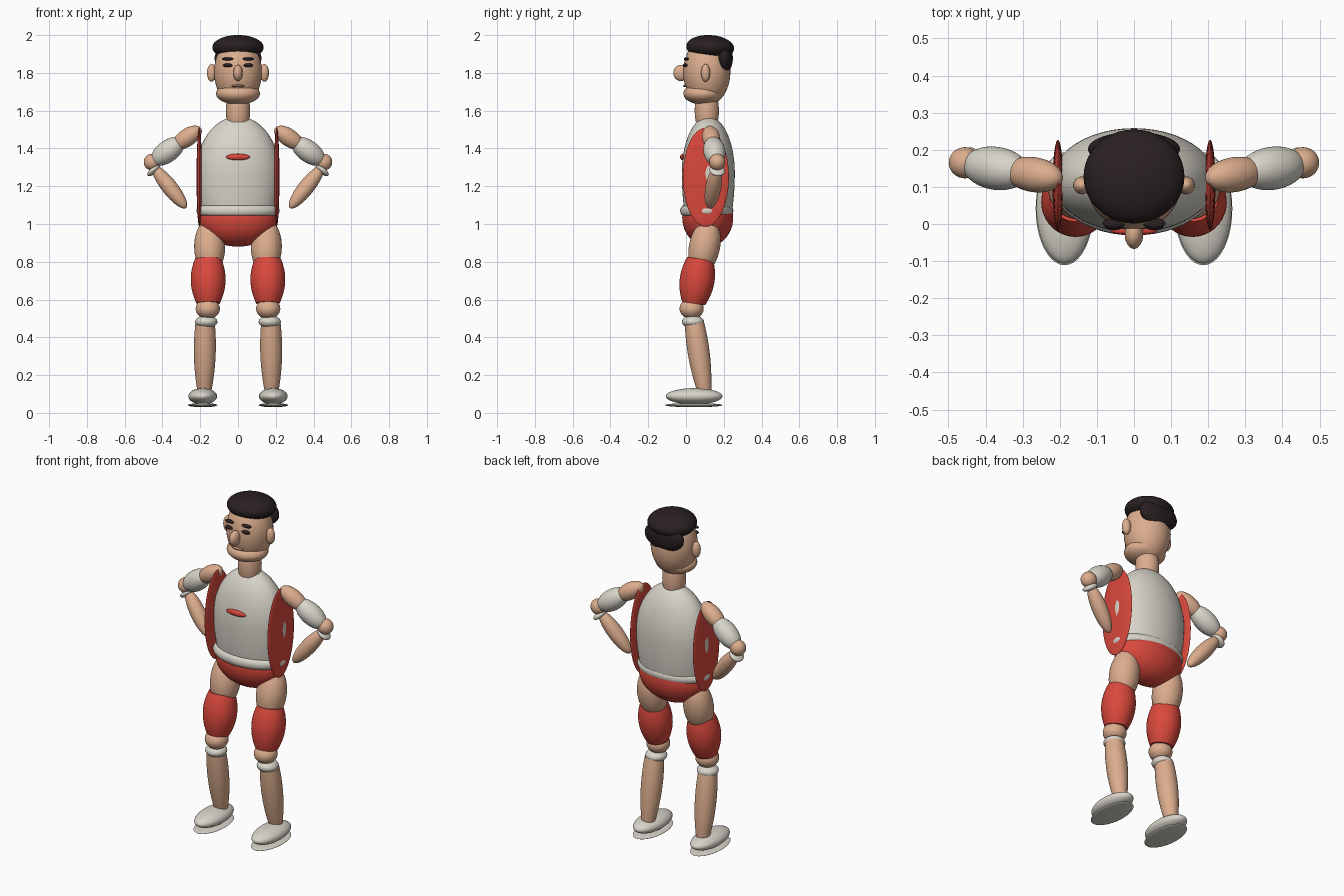
import bpy, bmesh, math
from mathutils import Vector, Quaternion

cube = bpy.data.objects.get("Cube")
if cube:
    bpy.data.objects.remove(cube, do_unlink=True)


def material(name, rgb):
    m = bpy.data.materials.new(name)
    m.use_nodes = True
    m.diffuse_color = (*rgb, 1)
    m.node_tree.nodes["Principled BSDF"].inputs["Base Color"].default_value = (*rgb, 1)
    return m


SKIN = material("skin", (0.72, 0.42, 0.27))
WHITE = material("off white", (0.69, 0.66, 0.59))
RED = material("red", (0.70, 0.065, 0.045))
HAIR = material("dark hair", (0.022, 0.014, 0.015))
LIP = material("lip", (0.50, 0.25, 0.17))


def finish(name, bm, mat, center, rot):
    """Turn a bmesh into a smooth shaded, placed object."""
    bmesh.ops.recalc_face_normals(bm, faces=bm.faces)
    mesh = bpy.data.meshes.new(name)
    bm.to_mesh(mesh)
    bm.free()
    mesh.materials.append(mat)
    obj = bpy.data.objects.new(name, mesh)
    bpy.context.collection.objects.link(obj)
    obj.location = center
    obj.rotation_mode = 'QUATERNION'
    obj.rotation_quaternion = rot
    bpy.ops.object.select_all(action='DESELECT')
    obj.select_set(True)
    bpy.context.view_layer.objects.active = obj
    bpy.ops.object.shade_smooth_by_angle(angle=math.radians(40))


def aim(axis):
    return Vector(axis).to_track_quat('Z', 'Y') if axis else Quaternion()


def ellipsoid(name, center, radii, mat, axis=None):
    """Stretched ball whose local z follows axis."""
    bm = bmesh.new()
    bmesh.ops.create_uvsphere(bm, u_segments=40, v_segments=24, radius=1)
    bmesh.ops.scale(bm, vec=radii, verts=bm.verts)
    finish(name, bm, mat, center, aim(axis))


def lathe(name, profile, center, mat, axis=None, depth=1.0, closed=False):
    """Spin (radius, height) points round z, flattened in y by depth."""
    bm = bmesh.new()
    steps = 48
    rings = []
    for r, h in profile:
        rings.append([bm.verts.new((r * math.cos(a), r * math.sin(a) * depth, h))
                      for a in (2 * math.pi * i / steps for i in range(steps))])
    pairs = list(zip(rings, rings[1:]))
    if closed:
        pairs.append((rings[-1], rings[0]))
    else:
        bm.faces.new(rings[0])
        bm.faces.new(rings[-1])
    for low, high in pairs:
        for i in range(steps):
            j = (i + 1) % steps
            bm.faces.new((low[i], low[j], high[j], high[i]))
    finish(name, bm, mat, center, aim(axis))


def barrel(name, low, high, r_low, r_mid, r_high, mat):
    """Bulging flat-ended limb section between two points."""
    low, high = Vector(low), Vector(high)
    length = (high - low).length
    profile = []
    for i in range(13):
        t = i / 12
        straight = r_low + (r_high - r_low) * t
        bulge = (r_mid - (r_low + r_high) / 2) * 4 * t * (1 - t)
        profile.append((straight + bulge, (t - 0.5) * length))
    lathe(name, profile, (low + high) / 2, mat, axis=high - low)


# Torso: tall dome above the chest line, gentle taper towards the belt
dome = []
for i in range(21):
    h = -0.22 + 0.22 * i / 20
    dome.append((0.221 * math.sqrt(1 - (h / 0.46) ** 2), h))
for i in range(1, 24):
    a = math.pi / 2 * i / 24
    dome.append((0.221 * math.cos(a), 0.3 * math.sin(a)))
dome.append((0.001, 0.3))
lathe("torso", dome, (0, 0.118, 1.27), WHITE, depth=0.635)

# Belt ring, briefs and chest badge
ring = [(0.192 + 0.028 * math.cos(a), 0.028 * math.sin(a))
        for a in (2 * math.pi * i / 16 for i in range(16))]
lathe("belt", ring, (0, 0.11, 1.07), WHITE, depth=0.64, closed=True)
ellipsoid("briefs", (0, 0.115, 1.035), (0.208, 0.135, 0.155), RED)
ellipsoid("chest_badge", (0, -0.018, 1.355), (0.063, 0.013, 0.017), RED)

# Neck and head
barrel("neck", (0, 0.11, 1.54), (0, 0.11, 1.66), 0.058, 0.064, 0.058, SKIN)
ellipsoid("head", (0, 0.11, 1.805), (0.127, 0.125, 0.178), SKIN)
ellipsoid("jaw", (0, 0.09, 1.69), (0.116, 0.104, 0.058), SKIN)
ellipsoid("nose", (0, -0.027, 1.80), (0.025, 0.04, 0.043), SKIN)
ellipsoid("mouth", (0, -0.004, 1.731), (0.036, 0.012, 0.007), LIP)
ellipsoid("hair_cap", (0, 0.128, 1.935), (0.136, 0.127, 0.065), HAIR, axis=(0, 0.06, 1))
ellipsoid("hair_back", (0, 0.202, 1.878), (0.124, 0.046, 0.08), HAIR)

for side, s in (("left", 1), ("right", -1)):
    # Face details
    ellipsoid(side + "_ear", (s * 0.14, 0.104, 1.80), (0.024, 0.024, 0.047), SKIN)
    ellipsoid(side + "_eye", (s * 0.054, -0.004, 1.84), (0.026, 0.013, 0.010), HAIR)
    ellipsoid(side + "_eyebrow", (s * 0.054, 0.002, 1.874), (0.031, 0.014, 0.008), HAIR)

    # Thin side disc against the torso
    ellipsoid(side + "_side_disc", (s * 0.205, 0.105, 1.248), (0.0145, 0.122, 0.262), RED)

    # Arm, hand turned in towards the hip
    ellipsoid(side + "_shoulder", (s * 0.27, 0.133, 1.457), (0.047, 0.047, 0.09), SKIN,
              axis=(s * 0.16, 0.025, -0.11))
    ellipsoid(side + "_sleeve", (s * 0.372, 0.15, 1.385), (0.058, 0.058, 0.103), WHITE,
              axis=(s * 0.17, 0.025, -0.125))
    ellipsoid(side + "_elbow", (s * 0.455, 0.165, 1.328), (0.044, 0.042, 0.044), SKIN)
    ellipsoid(side + "_wristband", (s * 0.446, 0.165, 1.283), (0.042, 0.042, 0.017), WHITE,
              axis=(s * 0.17, 0.04, 0.215))
    ellipsoid(side + "_forearm", (s * 0.362, 0.145, 1.195), (0.042, 0.042, 0.142), SKIN,
              axis=(s * 0.17, 0.04, 0.215))

    # Leg
    ellipsoid(side + "_thigh", (s * 0.15, 0.098, 0.88), (0.082, 0.082, 0.15), SKIN,
              axis=(0, 0.2, 1))
    barrel(side + "_thigh_guard", (s * 0.158, 0.04, 0.58), (s * 0.158, 0.076, 0.815),
           0.062, 0.092, 0.070, RED)
    ellipsoid(side + "_knee", (s * 0.16, 0.03, 0.552), (0.064, 0.064, 0.055), SKIN)
    ellipsoid(side + "_sock_band", (s * 0.168, 0.037, 0.482), (0.059, 0.059, 0.034), WHITE)
    barrel(side + "_shin", (s * 0.178, 0.098, 0.11), (s * 0.174, 0.045, 0.47),
           0.036, 0.057, 0.052, SKIN)

    # Shoe with a thin sole
    ellipsoid(side + "_shoe", (s * 0.187, 0.043, 0.088), (0.076, 0.15, 0.043), WHITE)
    ellipsoid(side + "_sole", (s * 0.187, 0.041, 0.041), (0.078, 0.152, 0.011), WHITE)
